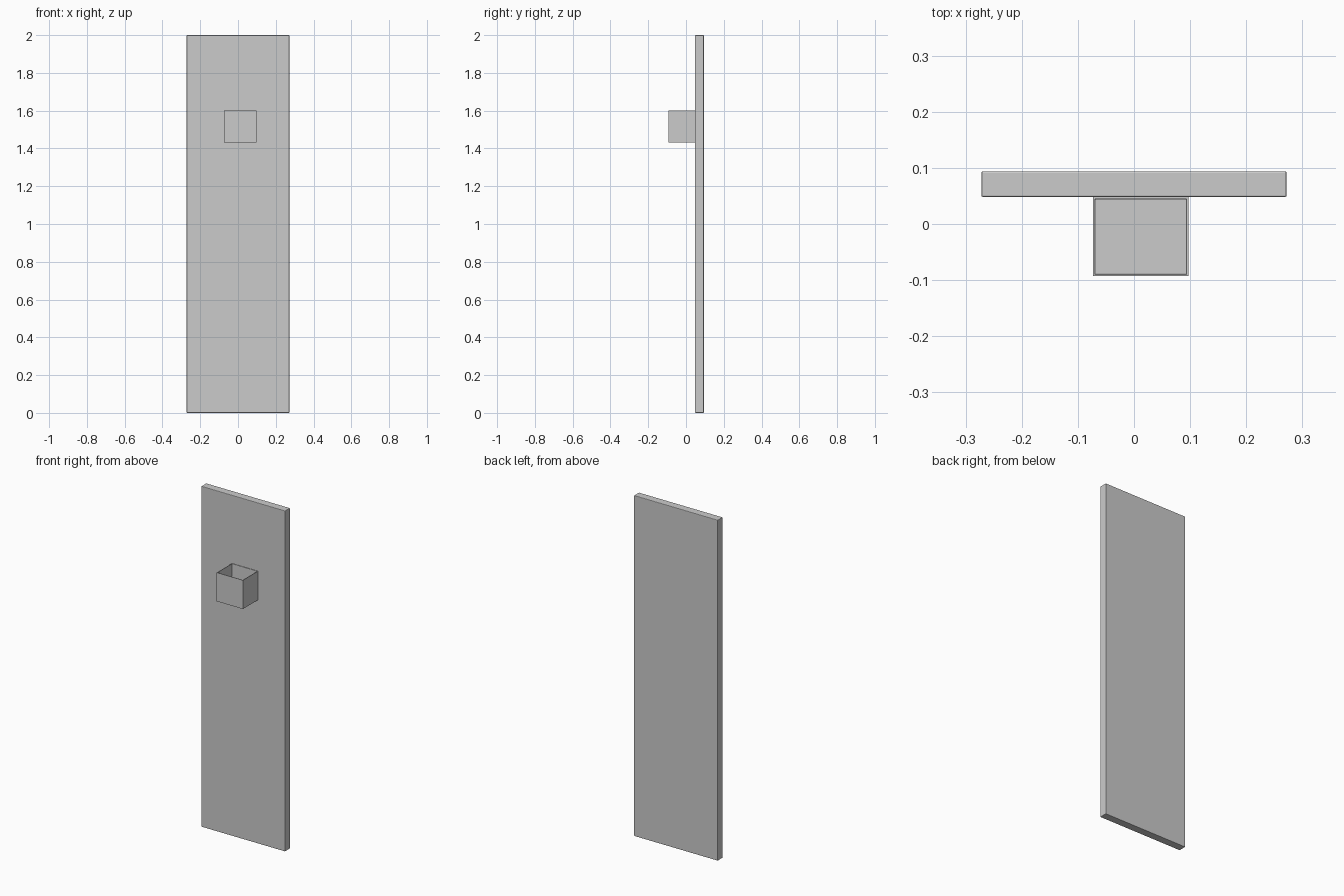
import bpy, bmesh
from mathutils import Vector

if "Cube" in bpy.data.objects:
    bpy.data.objects.remove(bpy.data.objects["Cube"])


def box_bmesh(lo, hi):
    lo, hi = Vector(lo), Vector(hi)
    bm = bmesh.new()
    bmesh.ops.create_cube(bm, size=1)
    bmesh.ops.scale(bm, vec=hi - lo, verts=bm.verts)
    bmesh.ops.translate(bm, vec=(lo + hi) / 2, verts=bm.verts)
    return bm


def finish(name, bm):
    bmesh.ops.recalc_face_normals(bm, faces=bm.faces)
    mesh = bpy.data.meshes.new(name)
    bm.to_mesh(mesh)
    bm.free()
    obj = bpy.data.objects.new(name, mesh)
    bpy.context.collection.objects.link(obj)
    return obj


# Tall flat panel with slightly softened edges
panel = finish("panel", box_bmesh((-0.272, 0.048, 0), (0.272, 0.094, 2)))
bevel = panel.modifiers.new("soft_edges", 'BEVEL')
bevel.width = 0.003
bevel.segments = 2

# Open-topped holder on the panel front: inset the top, then sink it to the floor
bm = box_bmesh((-0.073, -0.093, 1.431), (0.097, 0.048, 1.6))
bm.normal_update()
top = max(bm.faces, key=lambda f: f.calc_center_median().z)
bmesh.ops.inset_region(bm, faces=[top], thickness=0.0045)
bmesh.ops.inset_region(bm, faces=[top], thickness=0.002, depth=-0.164)
finish("holder_box", bm)
